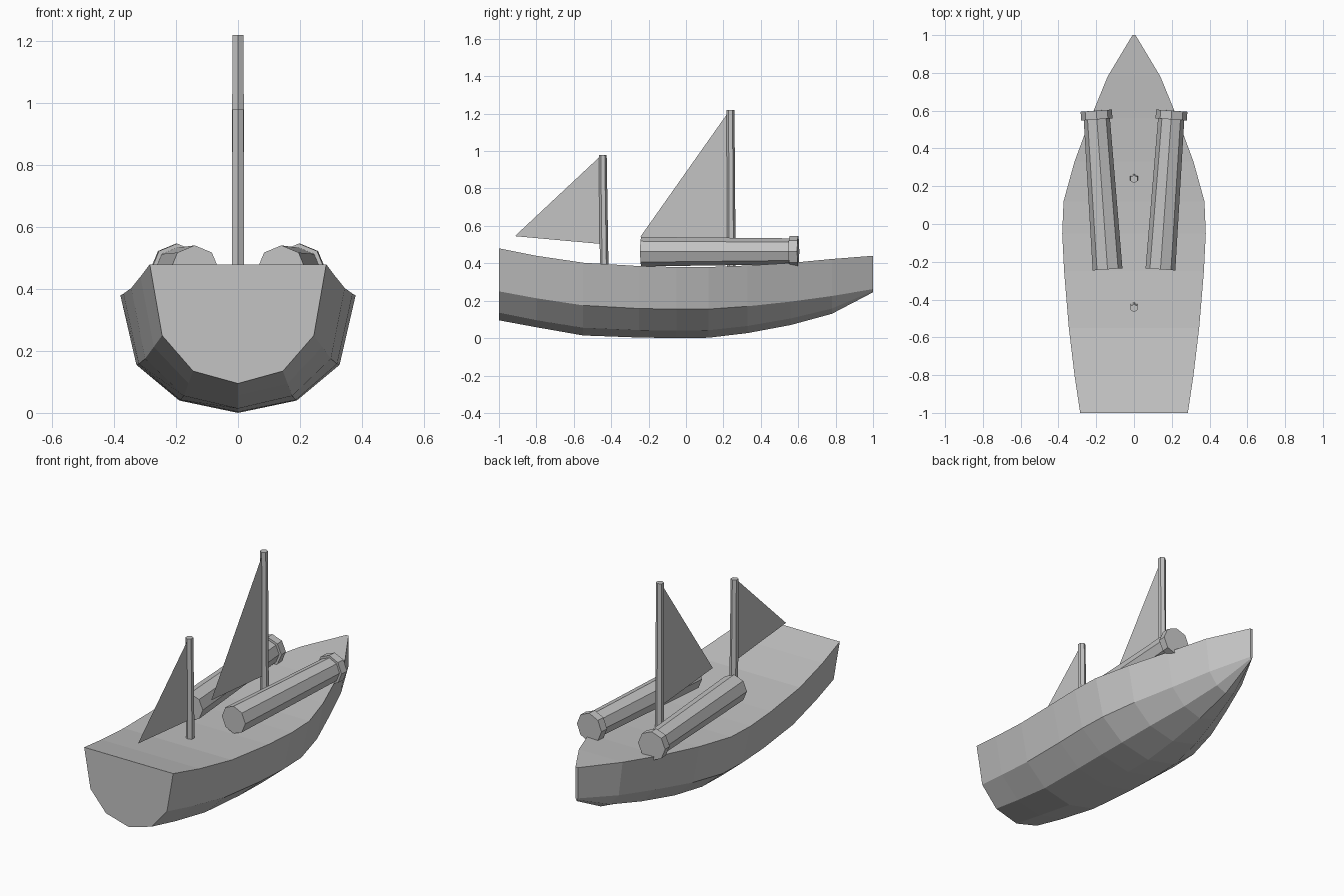
import bpy, bmesh, math
from mathutils import Vector, Matrix

cube = bpy.data.objects.get("Cube")
if cube:
    bpy.data.objects.remove(cube, do_unlink=True)

GREY = (0.55, 0.55, 0.55, 1)
grey = bpy.data.materials.new("plain grey")
grey.use_nodes = True
grey.diffuse_color = GREY
grey.node_tree.nodes["Principled BSDF"].inputs["Base Color"].default_value = GREY


def finish(name, bm):
    """Turn a bmesh into a flat-shaded object."""
    bmesh.ops.recalc_face_normals(bm, faces=bm.faces)
    mesh = bpy.data.meshes.new(name)
    bm.to_mesh(mesh)
    bm.free()
    mesh.materials.append(grey)
    obj = bpy.data.objects.new(name, mesh)
    bpy.context.collection.objects.link(obj)
    return obj


def rod(name, start, end, r1, r2, sides, first_vertex):
    """Tapered prism between two points, one corner pointing at first_vertex."""
    start, end = Vector(start), Vector(end)
    axis = (end - start).normalized()
    u = Vector(first_vertex)
    u = (u - axis * u.dot(axis)).normalized()
    v = axis.cross(u)
    bm = bmesh.new()
    rings = []
    for centre, r in ((start, r1), (end, r2)):
        angles = [math.tau * i / sides for i in range(sides)]
        rings.append([bm.verts.new(centre + r * (u * math.cos(a) + v * math.sin(a)))
                      for a in angles])
        bm.faces.new(rings[-1])
    for i in range(sides):
        j = (i + 1) % sides
        bm.faces.new((rings[0][i], rings[0][j], rings[1][j], rings[1][i]))
    return finish(name, bm)


def sail(name, *points):
    bm = bmesh.new()
    bm.faces.new([bm.verts.new((0, y, z)) for y, z in points])
    return finish(name, bm)


# Hull stations: y, then (half width, height) of deck edge, chine and bilge, then keel height
stations = [
    (-1.00, (.285, .48), (.245, .25), (.145, .135), .095),
    (-0.80, (.315, .44), (.272, .213), (.16, .095), .058),
    (-0.55, (.345, .403), (.30, .175), (.175, .055), .014),
    (-0.25, (.37, .385), (.32, .158), (.187, .042), .003),
    (-0.05, (.38, .38), (.328, .155), (.19, .04), 0),
    (0.12, (.373, .38), (.322, .155), (.187, .042), .002),
    (0.33, (.315, .388), (.275, .17), (.16, .065), .027),
    (0.56, (.23, .402), (.195, .195), (.11, .105), .07),
    (0.78, (.14, .423), (.115, .225), (.062, .158), .13),
    (1.00, (.008, .44), (.007, .262), (.004, .252), .245),
]
bm = bmesh.new()
rings = []
for y, *side, keel in stations:
    outline = [(x, z) for x, z in side] + [(0, keel)] + [(-x, z) for x, z in reversed(side)]
    rings.append([bm.verts.new((x, y, z)) for x, z in outline])
for a, b in zip(rings, rings[1:]):
    for i in range(len(a)):
        j = (i + 1) % len(a)
        bm.faces.new((a[i], a[j], b[j], b[i]))
bm.faces.new(rings[0])
bm.faces.new(rings[-1])
finish("hull", bm)

# Masts and their triangular sails
rod("main_mast", (0, .243, .36), (0, .238, 1.22), .023, .021, 6, (0, 1, 0))
rod("aft_mast", (0, -.437, .36), (0, -.445, .98), .023, .021, 6, (0, 1, 0))
sail("main_sail", (.235, 1.22), (-.245, .54), (.235, .50))
sail("aft_sail", (-.45, .98), (-.915, .545), (-.45, .503))

# Pair of splayed deck tubes with a collar at the far end
for side, sign in (("left", 1), ("right", -1)):
    near = Vector((sign * .14, -.24, .462))
    far = Vector((sign * .2, .6, .464))
    rod(side + "_tube", near, far, .079, .069, 8, (0, 0, 1))
    rod(side + "_collar", near.lerp(far, .945), far, .083, .083, 8, (0, 0, 1))
